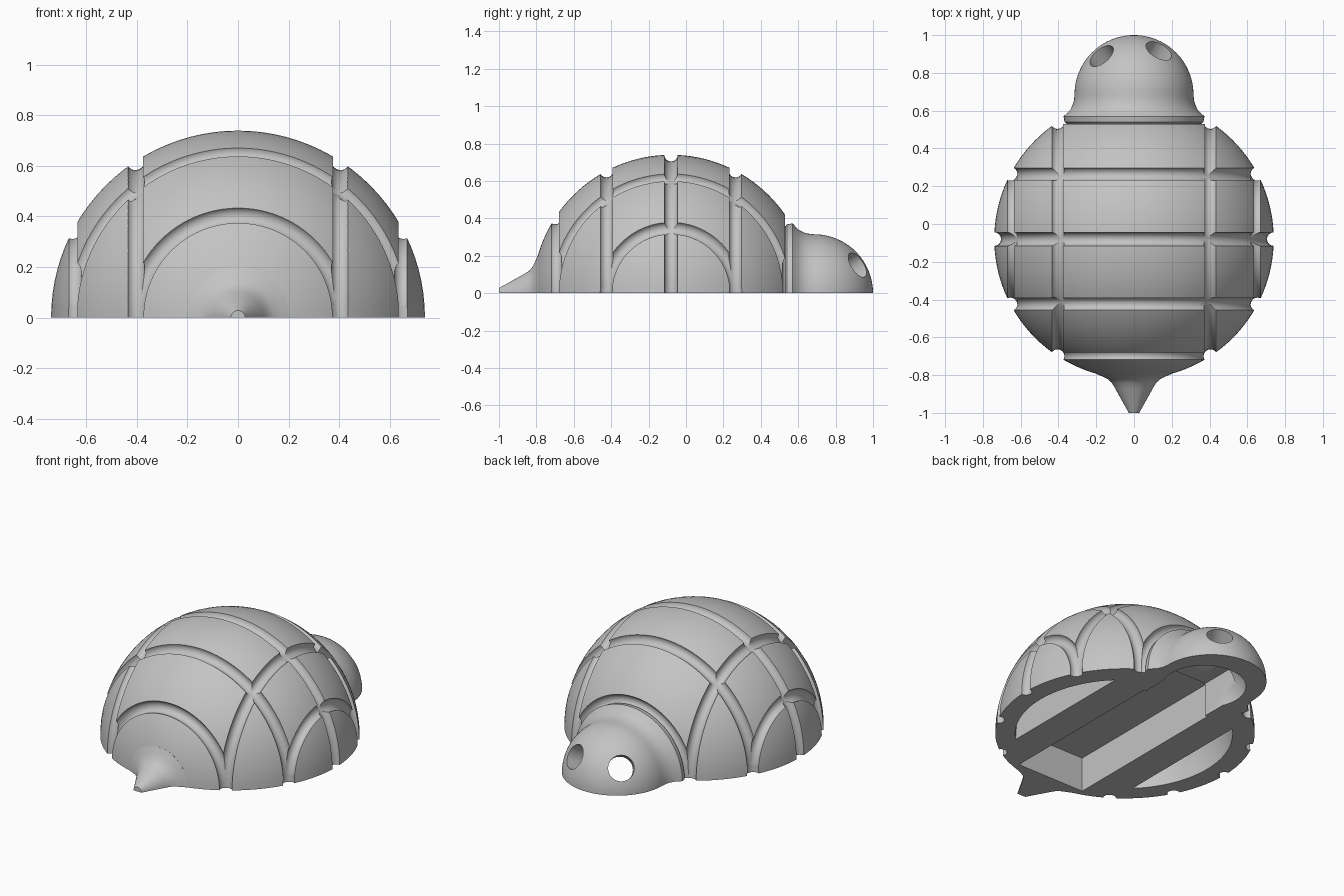
import bpy, bmesh, math
from mathutils import Vector

cube = bpy.data.objects.get("Cube")
if cube:
    bpy.data.objects.remove(cube, do_unlink=True)

R = 0.74        # shell radius
CY = -0.08      # shell centre along y
HEAD = Vector((0, 0.685, 0))

grey = bpy.data.materials.new("plain_grey")
grey.use_nodes = True
grey.diffuse_color = (0.55, 0.55, 0.55, 1)
grey.node_tree.nodes["Principled BSDF"].inputs["Base Color"].default_value = grey.diffuse_color


def lathe(name, profile):
    """Spin (radius, y) points around the y axis into a closed solid."""
    bm = bmesh.new()
    vs = [bm.verts.new((r, y, 0)) for r, y in profile]
    edges = [bm.edges.new(pair) for pair in zip(vs, vs[1:])]
    bmesh.ops.spin(bm, geom=vs + edges, cent=(0, 0, 0), axis=(0, 1, 0),
                   angle=2 * math.pi, steps=96)
    bmesh.ops.remove_doubles(bm, verts=bm.verts, dist=0.0001)
    bmesh.ops.recalc_face_normals(bm, faces=bm.faces)
    mesh = bpy.data.meshes.new(name)
    bm.to_mesh(mesh)
    bm.free()
    obj = bpy.data.objects.new(name, mesh)
    bpy.context.collection.objects.link(obj)
    return obj


def ball(radius, y):
    bpy.ops.mesh.primitive_uv_sphere_add(segments=96, ring_count=64, radius=radius,
                                         location=(0, y, 0), rotation=(math.pi / 2, 0, 0))
    bpy.ops.object.transform_apply(location=True, rotation=True, scale=True)
    return bpy.context.object


def box(x0, x1, y0, y1, z0, z1):
    bpy.ops.mesh.primitive_cube_add(size=1, location=((x0 + x1) / 2, (y0 + y1) / 2, (z0 + z1) / 2))
    obj = bpy.context.object
    obj.scale = (x1 - x0, y1 - y0, z1 - z0)
    return obj


def measure(mesh):
    """Return the volume of a mesh and whether it is closed."""
    bm = bmesh.new()
    bm.from_mesh(mesh)
    result = bm.calc_volume(), all(len(e.link_faces) == 2 for e in bm.edges)
    bm.free()
    return result


def combine(target, tool, operation="DIFFERENCE"):
    """Bake a boolean into the target, using the first solver that gives a closed solid."""
    before = measure(target.data)[0]
    mod = target.modifiers.new("combine", "BOOLEAN")
    mod.operation, mod.object = operation, tool
    for solver in ("MANIFOLD", "EXACT"):
        mod.solver = solver
        bpy.context.view_layer.update()
        graph = bpy.context.evaluated_depsgraph_get()
        mesh = bpy.data.meshes.new_from_object(target.evaluated_get(graph))
        volume, closed = measure(mesh)
        if closed and abs(volume - before) > 1e-5:
            break
    target.modifiers.remove(mod)
    target.data = mesh
    bpy.data.objects.remove(tool, do_unlink=True)


def groove(target, axis, offset):
    """Cut a round channel where the plane at this offset meets the shell."""
    ring = math.sqrt(R * R - offset * offset)
    if axis == "x":
        loc, rot = (offset, CY, 0), (0, math.pi / 2, 0)
    else:
        loc, rot = (0, CY + offset, 0), (math.pi / 2, 0, 0)
    bpy.ops.mesh.primitive_torus_add(location=loc, rotation=rot, major_radius=ring,
                                     minor_radius=0.036, major_segments=96, minor_segments=16)
    combine(target, bpy.context.object)


# Domed shell with crossing channels
turtle = ball(R, CY)
turtle.name = "turtle_shell_head_and_tail"
for off in (0, 0.345, -0.345, 0.63, -0.62):
    groove(turtle, "y", off)
for off in (0.405, -0.405, 0.653, -0.653):
    groove(turtle, "x", off)

# Head with a flared collar
collar = [(0, 0.48), (0.3, 0.48), (0.368, 0.54), (0.373, 0.57), (0.36, 0.582),
          (0.337, 0.605), (0.323, 0.635), (0.317, 0.66)]
dome = [(0.315 * math.cos(a), HEAD.y + 0.315 * math.sin(a))
        for a in (math.pi / 2 * i / 24 for i in range(24))]
combine(turtle, lathe("head", collar + dome + [(0, 1)]), "UNION")

# Tapered tail
combine(turtle, lathe("tail", [(0, -1), (0.028, -1), (0.036, -0.985), (0.1, -0.87), (0.118, -0.84),
                               (0.14, -0.821), (0.17, -0.806), (0.202, -0.7925), (0.19, -0.765),
                               (0, -0.765)]), "UNION")

# Central trench and head hollow
combine(turtle, box(-0.235, 0.235, -0.74, 0.37, -0.5, 0.217))
combine(turtle, box(-0.22, 0.22, 0.3, 0.64, -0.5, 0.212))
combine(turtle, ball(0.24, 0.62))

# Curved pockets on both sides
pocket = ball(0.62, CY - 0.01)
combine(pocket, box(-0.435, 0.435, -1, 1, -1, 1))
combine(turtle, pocket)

# Eye holes
for aim in ((0.13, 0.23, 0.15), (-0.172, 0.205, 0.15)):
    d = Vector(aim).normalized()
    bpy.ops.mesh.primitive_cylinder_add(vertices=40, radius=0.075, depth=0.36,
                                        location=HEAD + d * 0.33,
                                        rotation=d.to_track_quat("Z", "Y").to_euler())
    combine(turtle, bpy.context.object)

# Flat underside
combine(turtle, box(-2, 2, -2, 2, -2, 0))

turtle.data.name = turtle.name
turtle.data.materials.clear()
turtle.data.materials.append(grey)
for face in turtle.data.polygons:
    face.material_index = 0
bpy.ops.object.select_all(action="DESELECT")
turtle.select_set(True)
bpy.context.view_layer.objects.active = turtle
bpy.ops.object.shade_smooth_by_angle(angle=math.radians(30))
